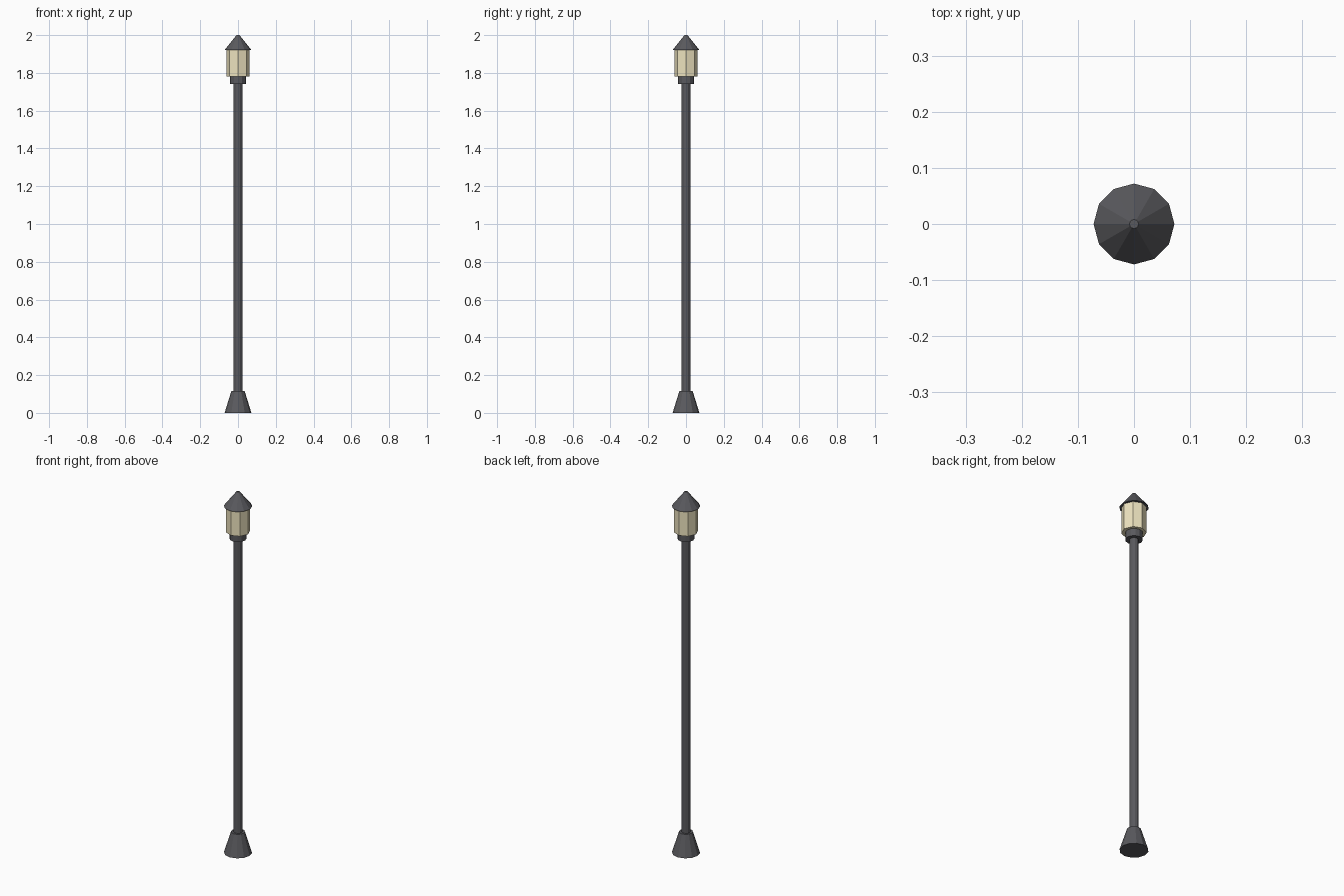
import bpy

if "Cube" in bpy.data.objects:
    bpy.data.objects.remove(bpy.data.objects["Cube"])


def material(name, color):
    mat = bpy.data.materials.new(name)
    mat.diffuse_color = color
    mat.use_nodes = True
    mat.node_tree.nodes["Principled BSDF"].inputs["Base Color"].default_value = mat.diffuse_color
    return mat


def frustum(name, sides, r_bottom, r_top, z0, z1, mat):
    """Flat-sided tapered cylinder between two heights, a corner on +x."""
    bpy.ops.mesh.primitive_cone_add(vertices=sides, radius1=r_bottom, radius2=r_top,
                                    depth=z1 - z0, location=(0, 0, (z0 + z1) / 2))
    obj = bpy.context.object
    obj.name = name
    obj.data.materials.append(mat)
    return obj


iron = material("dark_iron", (0.10, 0.10, 0.11, 1))
glass = material("warm_glass", (0.85, 0.77, 0.52, 1))

# Flared foot and post
frustum("base", 12, 0.071, 0.035, 0, 0.116, iron)
frustum("post", 12, 0.023, 0.023, 0.116, 1.74, iron)

# Lantern: collar, octagonal glass, conical roof with a blunt tip
frustum("collar", 12, 0.043, 0.043, 1.74, 1.78, iron)
frustum("lantern_glass", 8, 0.062, 0.062, 1.78, 1.92, glass)
frustum("roof", 12, 0.072, 0.008, 1.92, 2.0, iron)
